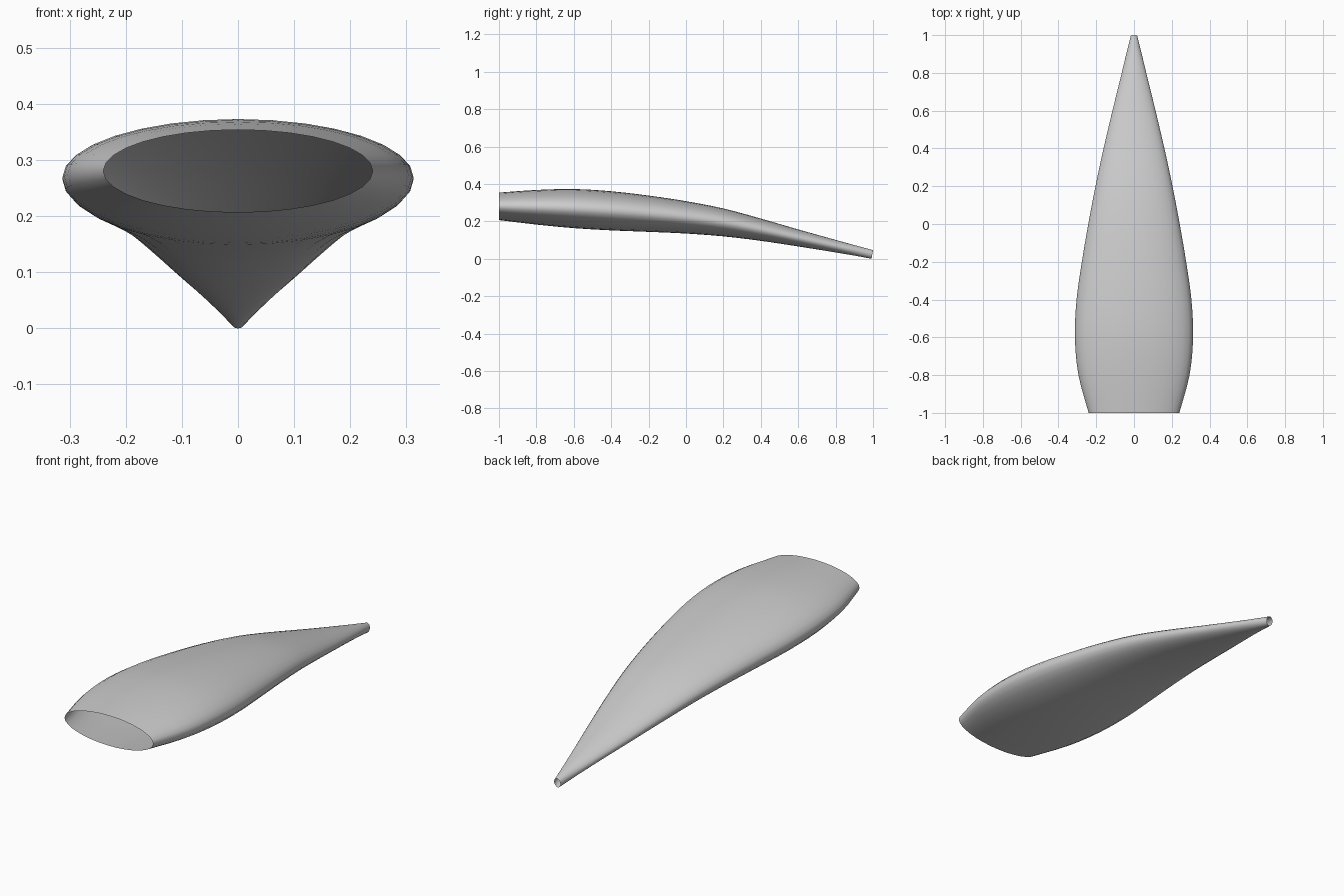
import bpy
import bmesh
import math

cube = bpy.data.objects.get("Cube")
if cube:
    bpy.data.objects.remove(cube, do_unlink=True)

SEGMENTS = 32
STEPS = 3

# Stations along the shell, evenly spaced front to back: half width, top, bottom
STATIONS = [
    (0.240, 0.354, 0.207), (0.294, 0.368, 0.183), (0.313, 0.373, 0.164),
    (0.304, 0.361, 0.152), (0.276, 0.338, 0.144), (0.242, 0.308, 0.135),
    (0.204, 0.269, 0.120), (0.161, 0.215, 0.096), (0.114, 0.157, 0.066),
    (0.065, 0.101, 0.034), (0.017, 0.046, 0.000),
]


def station(t):
    """Smooth interpolation through the stations."""
    last = len(STATIONS) - 1
    i = min(int(t), last - 1)
    f = t - i
    b, c = STATIONS[i], STATIONS[i + 1]
    a = STATIONS[i - 1] if i else [2 * p - q for p, q in zip(b, c)]
    d = STATIONS[i + 2] if i + 2 <= last else [2 * q - p for p, q in zip(b, c)]
    return [q + f / 2 * (r - p + f * (2 * p - 5 * q + 4 * r - s + f * (3 * (q - r) + s - p)))
            for p, q, r, s in zip(a, b, c, d)]


# Grey surface
grey = bpy.data.materials.new("light_grey")
grey.use_nodes = True
colour = (0.6, 0.6, 0.6, 1)
grey.diffuse_color = colour
grey.node_tree.nodes["Principled BSDF"].inputs["Base Color"].default_value = colour

# Open, tapering tube lofted through elliptical rings
bm = bmesh.new()
count = (len(STATIONS) - 1) * STEPS
rings = []
for k in range(count + 1):
    half, top, bottom = station(k / STEPS)
    y = -1 + 2 * k / count
    mid, rise = (top + bottom) / 2, (top - bottom) / 2
    # The narrow end is cut square to the sloping axis
    lean = 0.008 if k == count else 0
    ring = []
    for s in range(SEGMENTS):
        ang = math.tau * s / SEGMENTS
        up = math.sin(ang)
        ring.append(bm.verts.new((half * math.cos(ang), y - lean * (1 - up) / 2, mid + rise * up)))
    rings.append(ring)

for r0, r1 in zip(rings, rings[1:]):
    for s in range(SEGMENTS):
        n = (s + 1) % SEGMENTS
        bm.faces.new((r0[s], r0[n], r1[n], r1[s]))
bmesh.ops.recalc_face_normals(bm, faces=bm.faces)

mesh = bpy.data.meshes.new("tapered_shell")
bm.to_mesh(mesh)
bm.free()
mesh.materials.append(grey)
shell = bpy.data.objects.new("tapered_shell", mesh)
bpy.context.collection.objects.link(shell)

bpy.ops.object.select_all(action="DESELECT")
shell.select_set(True)
bpy.context.view_layer.objects.active = shell
bpy.ops.object.shade_smooth_by_angle(angle=math.radians(40))
